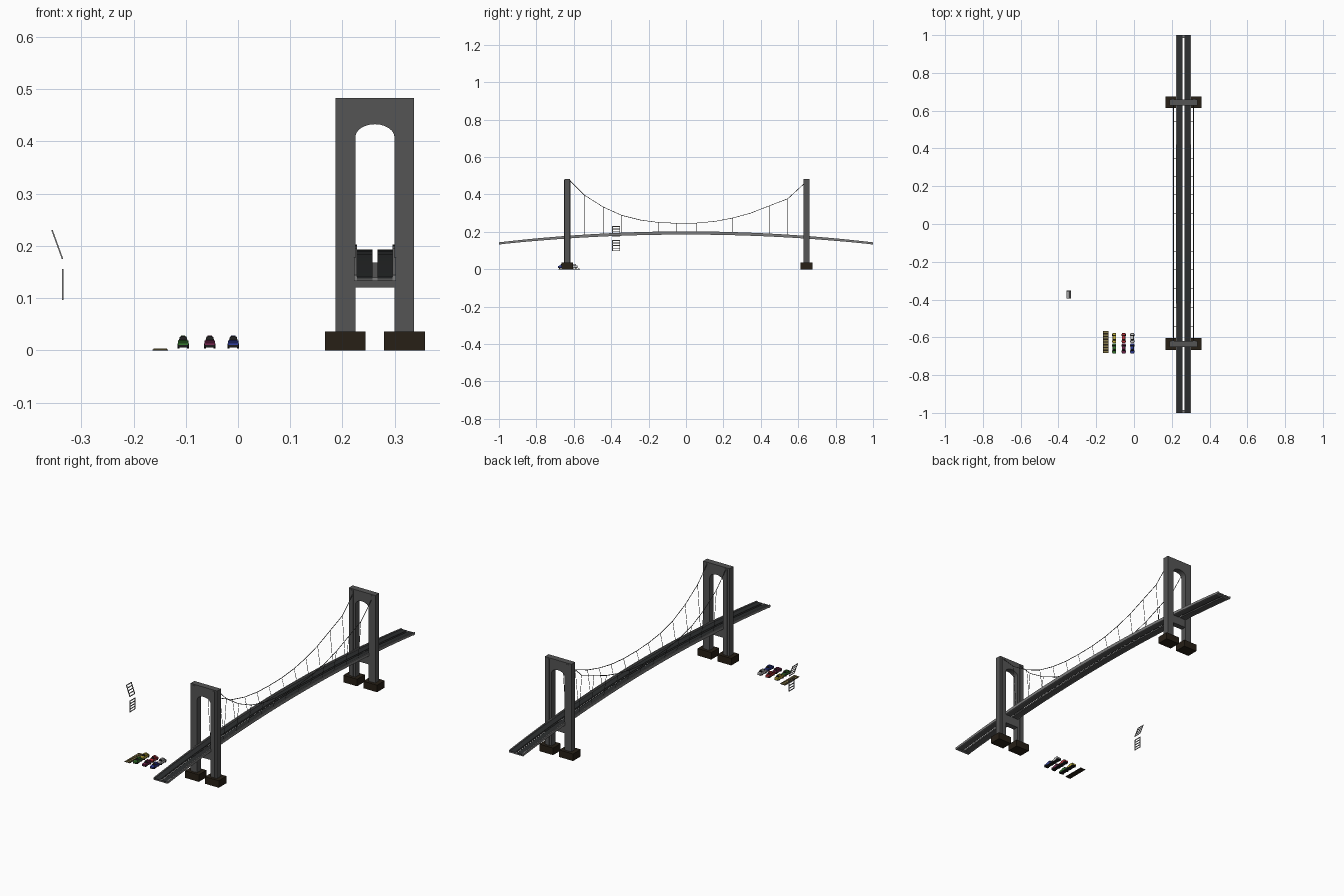
import bpy, bmesh
from math import pi, sin, cos, radians
from mathutils import Vector, Matrix

if "Cube" in bpy.data.objects:
    bpy.data.objects.remove(bpy.data.objects["Cube"])

CX = 0.262                      # bridge centre line
TOWERS = (-0.635, 0.644)


def mat(name, r, g, b):
    m = bpy.data.materials.new(name)
    m.diffuse_color = (r, g, b, 1)
    m.use_nodes = True
    m.node_tree.nodes["Principled BSDF"].inputs["Base Color"].default_value = m.diffuse_color
    return m


CONCRETE = mat("concrete", 0.09, 0.09, 0.09)
EDGE = mat("edge_concrete", 0.2, 0.2, 0.2)
ASPHALT = mat("asphalt", 0.025, 0.027, 0.028)
BASE = mat("dark_brown", 0.02, 0.014, 0.008)
CABLE = mat("cable_steel", 0.06, 0.06, 0.06)
STEEL = mat("frame_steel", 0.28, 0.28, 0.28)
BLACK = mat("rubber", 0.012, 0.012, 0.012)
OLIVE = mat("olive", 0.25, 0.2, 0.07)


def finish(name, bm, m, smooth=False):
    bmesh.ops.recalc_face_normals(bm, faces=bm.faces)
    me = bpy.data.meshes.new(name)
    bm.to_mesh(me)
    bm.free()
    ob = bpy.data.objects.new(name, me)
    bpy.context.collection.objects.link(ob)
    me.materials.append(m)
    if smooth:
        bpy.context.view_layer.objects.active = ob
        ob.select_set(True)
        bpy.ops.object.shade_smooth_by_angle()
        ob.select_set(False)
    return ob


def add_box(bm, x0, x1, y0, y1, z0, z1):
    s = Matrix.Diagonal((x1 - x0, y1 - y0, z1 - z0, 1))
    t = Matrix.Translation(((x0 + x1) / 2, (y0 + y1) / 2, (z0 + z1) / 2))
    return bmesh.ops.create_cube(bm, size=1, matrix=t @ s)["verts"]


def add_prism(bm, pts, direction):
    f = bm.faces.new([bm.verts.new(p) for p in pts])
    r = bmesh.ops.extrude_face_region(bm, geom=[f])
    bmesh.ops.translate(bm, vec=direction,
                        verts=[v for v in r["geom"] if isinstance(v, bmesh.types.BMVert)])


def wire(name, paths, radius):
    cu = bpy.data.curves.new(name, 'CURVE')
    cu.dimensions = '3D'
    cu.bevel_depth = radius
    cu.bevel_resolution = 1
    cu.use_fill_caps = True
    for pts in paths:
        sp = cu.splines.new('POLY')
        sp.points.add(len(pts) - 1)
        for p, c in zip(sp.points, pts):
            p.co = (*c, 1)
    ob = bpy.data.objects.new(name, cu)
    bpy.context.collection.objects.link(ob)
    cu.materials.append(CABLE)


# Towers: arched portal outline with a lower cross beam, raised strips and footings
for i, y in enumerate(TOWERS):
    arch = [(CX + 0.0375 * cos(a * pi / 12), 0.408 + 0.025 * sin(a * pi / 12)) for a in range(13)]
    outline = ([(CX + 0.0375, 0.03)] + arch + [(CX - 0.0375, 0.03), (CX - 0.075, 0.03),
               (CX - 0.075, 0.483), (CX + 0.075, 0.483), (CX + 0.075, 0.03)])
    bm = bmesh.new()
    add_prism(bm, [(x, y - 0.0155, z) for x, z in outline], (0, 0.031, 0))
    add_box(bm, CX - 0.0375, CX + 0.0375, y - 0.014, y + 0.014, 0.12, 0.168)
    for s in (-1, 1):
        add_box(bm, CX + s * 0.056 - 0.0065, CX + s * 0.056 + 0.0065,
                y - 0.017, y + 0.017, 0.03, 0.477)
    finish(f"tower_{i}", bm, CONCRETE)
    bm = bmesh.new()
    for s in (-1, 1):
        add_box(bm, CX + s * 0.0565 - 0.039, CX + s * 0.0565 + 0.039,
                y - 0.031, y + 0.031, 0, 0.036)
    finish(f"footings_{i}", bm, BASE)


# Arched deck: strips swept along the bridge
def arc(y):
    return 0.1935 - 0.0525 * y * y


def strip(name, x0, x1, low, high, m, taper=0.0):
    ys = [-1 + k / 12 for k in range(25)]
    pts = [(0, y, arc(y) + high - taper * y * y) for y in ys]
    pts += [(0, y, arc(y) - low) for y in reversed(ys)]
    bm = bmesh.new()
    for s in (-1, 1):
        add_prism(bm, [(CX + s * x0, y, z) for _, y, z in pts], (s * (x1 - x0), 0, 0))
    finish(name, bm, m)


strip("road_lanes", 0.005, 0.034, 0.003, 0, ASPHALT)
strip("deck_slab", 0.005, 0.034, 0.008, -0.003, CONCRETE)
strip("deck_curbs", 0.034, 0.04, 0.008, 0.009, EDGE, 0.006)
bm = bmesh.new()
for s in (-1, 1):
    add_box(bm, CX - 0.04, CX + 0.04, s * 0.993 - 0.007, s * 0.993 + 0.007, 0.133, 0.14)
finish("deck_end_beams", bm, EDGE)

# Suspension cables and hangers
sag = [(-0.625, 0.478), (-0.544, 0.397), (-0.443, 0.333), (-0.343, 0.288), (-0.243, 0.263),
       (-0.145, 0.25), (-0.05, 0.246), (0.055, 0.247), (0.155, 0.256), (0.25, 0.274),
       (0.345, 0.3), (0.445, 0.339), (0.544, 0.377), (0.632, 0.458)]
cables, hangers = [], []
for s in (-1, 1):
    cables.append([(CX + s * 0.053, y, z) for y, z in sag])
    hangers += [[(CX + s * 0.053, y, z), (CX + s * 0.038, y, arc(y) + 0.004)]
                for y, z in sag[1:-1]]
wire("main_cables", cables, 0.0016)
wire("hanger_cables", hangers, 0.001)


# Loose ladder-like frames, one upright and one leaning
def frame(name, loc, tilt):
    bm = bmesh.new()
    for y in (-0.0195, 0.0195):
        add_box(bm, -0.0013, 0.0013, y - 0.002, y + 0.002, -0.0295, 0.0295)
    for k in range(5):
        z = -0.0275 + k * 0.01375
        add_box(bm, -0.0012, 0.0012, -0.0195, 0.0195, z - 0.002, z + 0.002)
    ob = finish(name, bm, STEEL)
    ob.location = loc
    ob.rotation_euler = (0, radians(tilt), 0)


frame("upright_frame", (-0.3355, -0.374, 0.1265), 0)
frame("leaning_frame", (-0.346, -0.374, 0.203), -20)

# Striped flat strip on the ground
bm = bmesh.new()
add_box(bm, -0.164, -0.134, -0.683, -0.567, 0, 0.002)
finish("ground_strip", bm, BASE)
bm = bmesh.new()
for k in range(8):
    y = -0.676 + k * 0.0146
    add_box(bm, -0.162, -0.136, y - 0.004, y + 0.004, 0.001, 0.0035)
finish("ground_strip_bars", bm, OLIVE)


# Cars: rounded hull, domed cabin, dark chassis and wheels
def car(name, x, y, paint):
    side = [(-0.026, 0.009), (-0.026, 0.016), (-0.022, 0.019), (-0.012, 0.02),
            (0.02, 0.02), (0.025, 0.018), (0.026, 0.009)]
    bm = bmesh.new()
    add_prism(bm, [(x - 0.01, y + a, z) for a, z in side], (0.02, 0, 0))
    bmesh.ops.bevel(bm, geom=bm.edges[:], offset=0.0015, segments=2, affect='EDGES')
    finish(name + "_body", bm, paint, True)

    def cabin(part, half_w, y0, y1, z1, m):
        b = bmesh.new()
        for v in add_box(b, x - half_w, x + half_w, y + y0, y + y1, 0.017, z1):
            if v.co.z > 0.02:
                v.co.x = x + (v.co.x - x) * 0.65
                v.co.y += 0.004 if v.co.y < y else -0.003
        bmesh.ops.bevel(b, geom=b.edges[:], offset=0.002, segments=2, affect='EDGES')
        finish(name + part, b, m, True)

    cabin("_windows", 0.009, -0.014, 0.018, 0.0275, BLACK)
    cabin("_roof", 0.0088, -0.010, 0.015, 0.029, paint)
    bm = bmesh.new()
    add_box(bm, x - 0.0095, x + 0.0095, y - 0.025, y + 0.025, 0.006, 0.0105)
    for wx in (-0.009, 0.009):
        for wy in (-0.016, 0.016):
            bmesh.ops.create_cone(bm, cap_ends=True, segments=12, radius1=0.0045, radius2=0.0045,
                                  depth=0.004, matrix=Matrix.Translation((x + wx, y + wy, 0.0085))
                                  @ Matrix.Rotation(pi / 2, 4, 'Y'))
    finish(name + "_chassis", bm, BLACK)


COLOURS = [("yellow", -0.105, -0.604, (0.55, 0.45, 0.05)), ("red", -0.054, -0.604, (0.5, 0.03, 0.04)),
           ("white", -0.009, -0.604, (0.6, 0.6, 0.6)), ("green", -0.105, -0.659, (0.04, 0.2, 0.03)),
           ("maroon", -0.054, -0.659, (0.18, 0.02, 0.08)), ("blue", -0.009, -0.659, (0.03, 0.05, 0.35))]
for n, x, y, c in COLOURS:
    car(n + "_car", x, y, mat(n + "_paint", *c))
